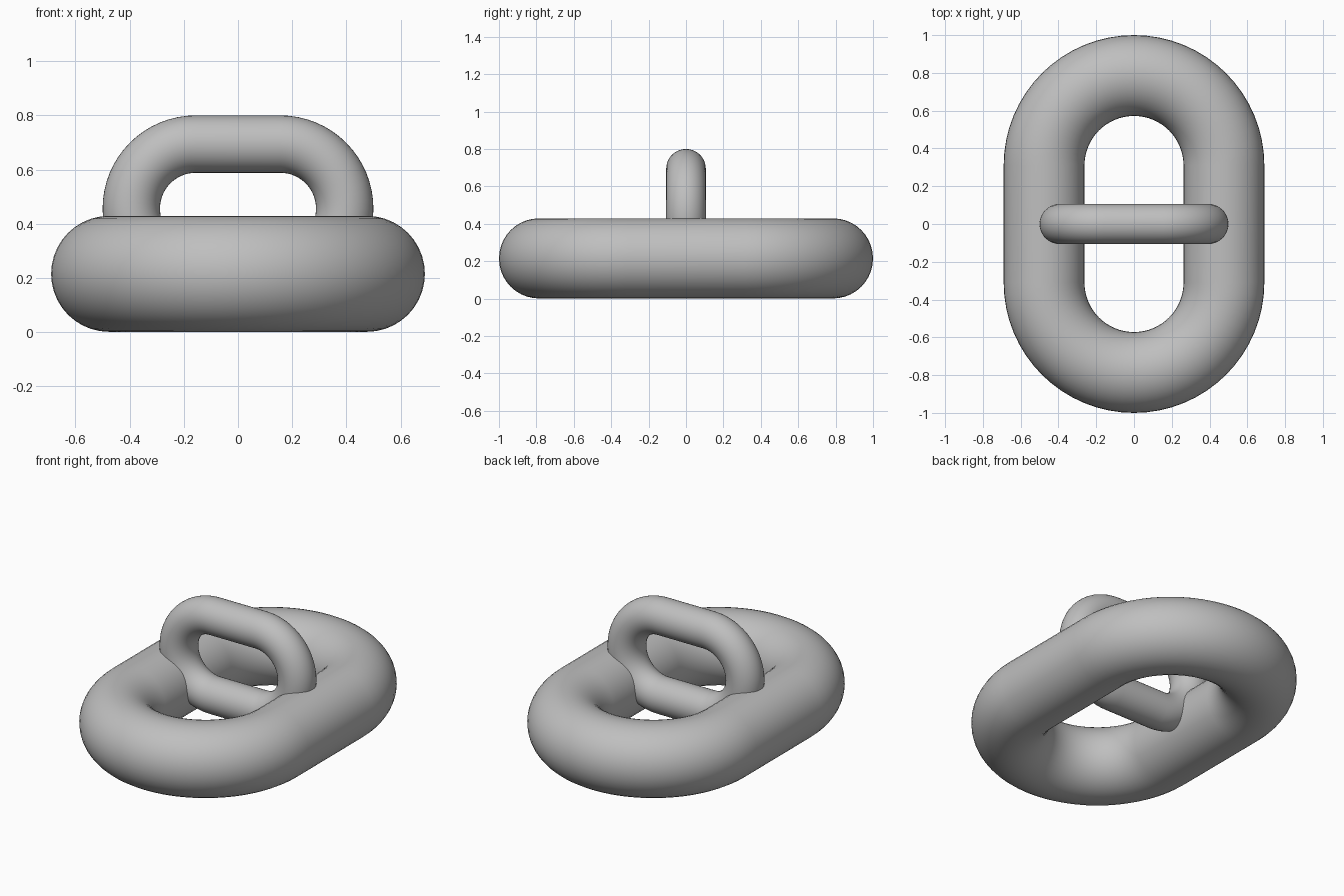
import bpy
import bmesh
from math import pi, sin, cos

cube = bpy.data.objects.get("Cube")
if cube:
    bpy.data.objects.remove(cube)

# Single grey finish
grey = bpy.data.materials.new("plain_grey")
grey.use_nodes = True
colour = (0.52, 0.52, 0.52, 1)
grey.diffuse_color = colour
grey.node_tree.nodes["Principled BSDF"].inputs["Base Color"].default_value = colour


def chain_link(name, bend, straight, tube, arc_steps=32, sides=40):
    """Round tube swept along a stadium loop lying flat, long axis on y."""
    bm = bmesh.new()
    rings = []
    for end in (1, -1):
        for i in range(arc_steps + 1):
            a = pi * i / arc_steps + (0 if end == 1 else pi)
            ring = []
            for j in range(sides):
                t = 2 * pi * j / sides
                r = bend + tube * cos(t)
                ring.append(bm.verts.new((r * cos(a), r * sin(a) + end * straight, tube * sin(t))))
            rings.append(ring)
    for k, ring in enumerate(rings):
        following = rings[(k + 1) % len(rings)]
        for j in range(sides):
            n = (j + 1) % sides
            bm.faces.new((ring[j], following[j], following[n], ring[n]))
    bmesh.ops.recalc_face_normals(bm, faces=bm.faces)
    mesh = bpy.data.meshes.new(name)
    bm.to_mesh(mesh)
    bm.free()
    mesh.materials.append(grey)
    mesh.shade_smooth()
    obj = bpy.data.objects.new(name, mesh)
    bpy.context.collection.objects.link(obj)
    return obj


# Large link lying flat
large_link = chain_link("large_link", bend=0.476, straight=0.31, tube=0.214)
large_link.location.z = 0.215

# Half-size link standing on its long side, spanning the hole from left to right
small_link = chain_link("small_link", bend=0.238, straight=0.156, tube=0.106)
small_link.rotation_euler = (pi / 2, pi / 2, 0)
small_link.location.z = 0.456
